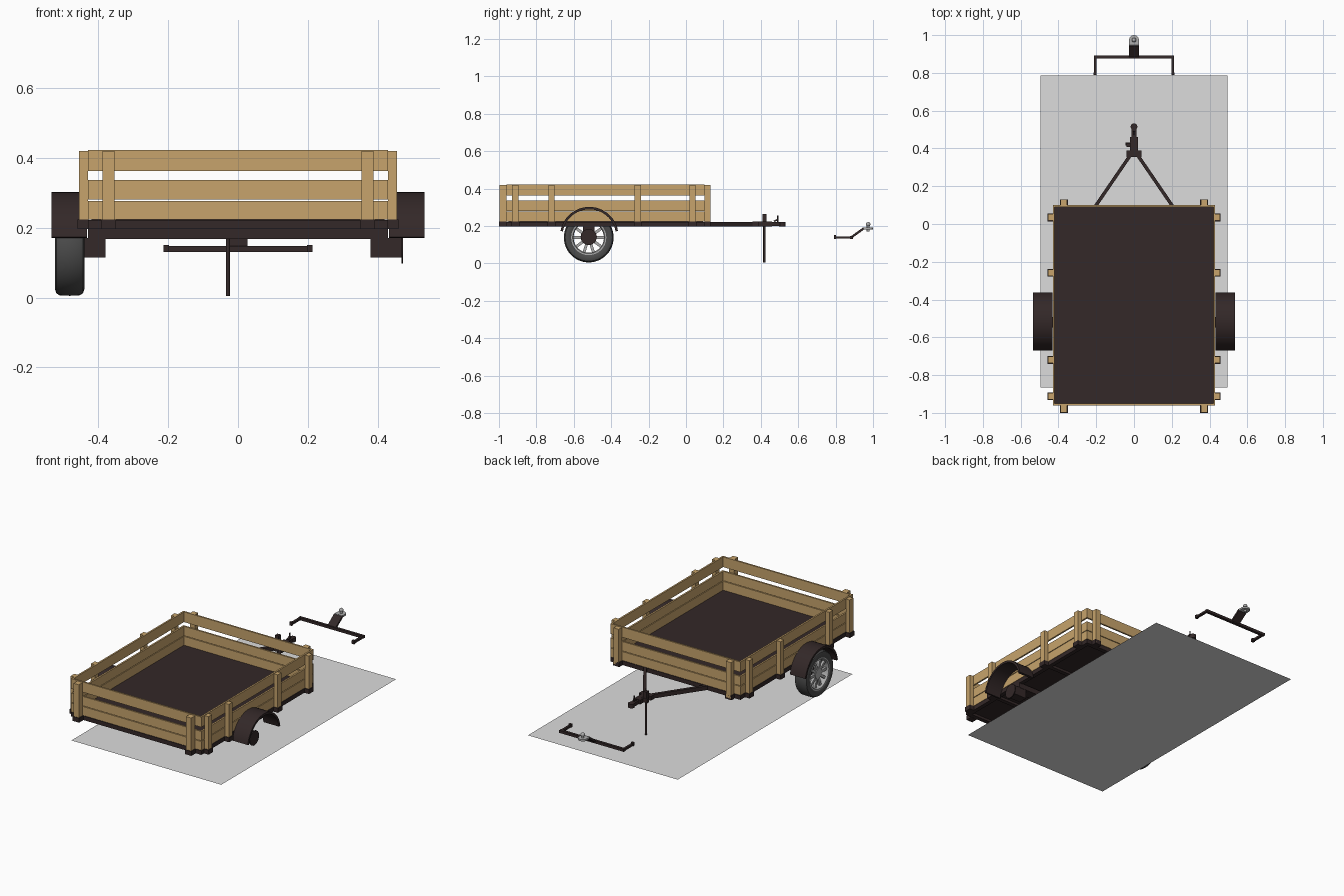
import bpy, bmesh, math
from mathutils import Vector, Matrix

if "Cube" in bpy.data.objects:
    bpy.data.objects.remove(bpy.data.objects["Cube"])


def mat(name, r, g, b):
    m = bpy.data.materials.new(name)
    m.diffuse_color = (r, g, b, 1)
    m.use_nodes = True
    m.node_tree.nodes["Principled BSDF"].inputs["Base Color"].default_value = m.diffuse_color
    return m


WOOD = mat("wood", 0.57, 0.37, 0.15)
DARK = mat("dark_steel", 0.033, 0.021, 0.021)
TYRE = mat("tyre_rubber", 0.07, 0.07, 0.07)
GREY = mat("grey_metal", 0.42, 0.42, 0.42)
FLOOR = mat("ground_grey", 0.72, 0.72, 0.72)


def finish(name, bm, m, smooth=False):
    bmesh.ops.recalc_face_normals(bm, faces=bm.faces)
    me = bpy.data.meshes.new(name)
    bm.to_mesh(me)
    bm.free()
    ob = bpy.data.objects.new(name, me)
    bpy.context.collection.objects.link(ob)
    me.materials.append(m)
    if smooth:
        bpy.ops.object.select_all(action='DESELECT')
        ob.select_set(True)
        bpy.context.view_layer.objects.active = ob
        bpy.ops.object.shade_smooth_by_angle(angle=math.radians(35))
    return ob


def add_box(bm, x0, x1, y0, y1, z0, z1):
    M = Matrix.Translation(((x0 + x1) / 2, (y0 + y1) / 2, (z0 + z1) / 2))
    bmesh.ops.create_cube(bm, size=1, matrix=M @ Matrix.Diagonal((x1 - x0, y1 - y0, z1 - z0, 1)))


def boxes(name, m, *items):
    bm = bmesh.new()
    for b in items:
        add_box(bm, *b)
    return finish(name, bm, m)


def add_bar(bm, a, b, w, h):
    """Box beam from a to b."""
    a, b = Vector(a), Vector(b)
    d = b - a
    R = d.to_track_quat('Y', 'Z').to_matrix().to_4x4()
    M = Matrix.Translation((a + b) / 2) @ R @ Matrix.Diagonal((w, d.length, h, 1))
    bmesh.ops.create_cube(bm, size=1, matrix=M)


def add_cyl(bm, a, b, r, n=24):
    a, b = Vector(a), Vector(b)
    R = (b - a).to_track_quat('Z', 'Y').to_matrix().to_4x4()
    bmesh.ops.create_cone(bm, cap_ends=True, segments=n, radius1=r, radius2=r,
                          depth=(b - a).length, matrix=Matrix.Translation((a + b) / 2) @ R)


def lathe(name, profile, m, centre, n=48):
    """Spin a closed (radius, x) profile about the x axis."""
    bm = bmesh.new()
    rings = []
    for i in range(n):
        t = 2 * math.pi * i / n
        rings.append([bm.verts.new((centre[0] + x, centre[1] + r * math.cos(t), centre[2] + r * math.sin(t)))
                      for r, x in profile])
    k = len(profile)
    for i in range(n):
        p, q = rings[i], rings[(i + 1) % n]
        for j in range(k):
            bm.faces.new((p[j], p[(j + 1) % k], q[(j + 1) % k], q[j]))
    return finish(name, bm, m, True)


def mirror(ob):
    md = ob.modifiers.new("mirror", 'MIRROR')
    md.use_axis = (True, False, False)


X, Y0, Y1 = 0.43, -0.96, 0.10          # bed outline
AY, AZ = -0.52, 0.138                  # axle centre

# ground plate
bm = bmesh.new()
bm.faces.new([bm.verts.new(v) for v in
              ((-.495, -.865, 0), (.495, -.865, 0), (.495, .785, 0), (-.495, .785, 0))])
finish("ground_plate", bm, FLOOR)

# bed floor and frame
boxes("bed_floor", DARK, (-.42, .42, Y0 + .01, Y1 - .01, .212, .223))
boxes("bed_frame", DARK,
      (-X, -X + .025, Y0, Y1, .197, .222), (X - .025, X, Y0, Y1, .197, .222),
      (-X, X, Y0, Y0 + .025, .197, .222), (-X, X, Y1 - .025, Y1, .197, .222),
      (-X, X, -.26, -.235, .197, .215), (-X, X, -.72, -.695, .197, .215))

# slatted sides
slats = []
T = .01
for z0, z1 in ((.224, .277), (.281, .337), (.362, .423)):
    slats += [(-X, X, Y0, Y0 + T, z0, z1), (-X, X, Y1 - T, Y1, z0, z1),
              (-X, -X + T, Y0 + T, Y1 - T, z0, z1), (X - T, X, Y0 + T, Y1 - T, z0, z1)]
boxes("side_slats", WOOD, *slats)

# posts and their sockets
posts, sockets = [], []
W = .017
for s in (-1, 1):
    for y in (-.912, -.719, -.258, .035):
        xs = sorted((s * X, s * .455))
        xo = sorted((s * (X - .002), s * .459))
        posts.append((*xs, y - W, y + W, .205, .42))
        sockets.append((*xo, y - W - .004, y + W + .004, .196, .223))
    for ya, yb in ((Y0 - .037, Y0), (Y1, Y1 + .03)):
        x = s * .371
        posts.append((x - W, x + W, ya, yb, .205, .42))
        sockets.append((x - W - .004, x + W + .004, ya - .003 if ya < 0 else ya, yb, .196, .223))
boxes("side_posts", WOOD, *posts)
boxes("post_sockets", DARK, *sockets)

# axle beam, swing arm housings and hub flanges
boxes("axle_beam", DARK, (-X, X, AY - .03, AY + .03, .168, .2))
bm = bmesh.new()
add_box(bm, .38, .47, AY - .028, AY + .028, .115, .17)
add_cyl(bm, (.468, AY, AZ + .003), (.473, AY, AZ + .003), .043)
mirror(finish("axle_hub", bm, DARK, True))

# arched fenders
bm = bmesh.new()
N = 24
rows = []
for i in range(N + 1):
    t = math.radians(10 + 160 * i / N)
    rows.append([bm.verts.new((x, AY + .003 + r * math.cos(t), .146 + r * math.sin(t)))
                 for x, r in ((.432, .143), (.534, .143), (.534, .156), (.432, .156))])
for p, q in zip(rows, rows[1:]):
    for j in range(4):
        bm.faces.new((p[j], p[(j + 1) % 4], q[(j + 1) % 4], q[j]))
bm.faces.new(rows[0])
bm.faces.new(rows[-1])
mirror(finish("fender", bm, DARK, True))

# the single fitted wheel, on the left
C = (-.482, AY, AZ)
lathe("tyre", [(.09, -.034), (.1, -.04), (.115, -.042), (.126, -.038), (.132, -.028), (.133, 0),
               (.132, .028), (.126, .038), (.115, .042), (.1, .04), (.09, .034)], TYRE, C)
lathe("rim_barrel", [(.094, -.037), (.094, .037), (.086, .037), (.081, .028),
                     (.081, -.028), (.086, -.037)], GREY, C)
bm = bmesh.new()
add_cyl(bm, (C[0] - .03, AY, AZ), (C[0] - .006, AY, AZ), .03)
for i in range(10):
    t = 2 * math.pi * i / 10
    d = Vector((0, math.cos(t), math.sin(t)))
    c = Vector((C[0] - .02, AY, AZ))
    R = Matrix.Rotation(t, 4, 'X')
    bmesh.ops.create_cube(bm, size=1, matrix=Matrix.Translation(c + d * .055) @ R @ Matrix.Diagonal((.014, .06, .015, 1)))
finish("wheel_spokes", bm, GREY, True)

# drawbar A-frame
bm = bmesh.new()
for s in (-1, 1):
    add_bar(bm, (s * .207, .09, .21), (s * .012, .375, .21), .018, .024)
add_box(bm, -.04, .04, .355, .388, .198, .223)
finish("drawbar", bm, DARK)

# coupling head with its latch handle
bm = bmesh.new()
add_box(bm, -.02, .02, .385, .46, .198, .224)
add_box(bm, -.013, .013, .46, .515, .2, .222)
add_cyl(bm, (0, .515, .198), (0, .515, .222), .018)
add_bar(bm, (0, .47, .225), (0, .492, .235), .012, .008)
add_cyl(bm, (0, .49, .22), (0, .49, .257), .004, 10)
finish("coupling_head", bm, DARK, True)

# prop stand
bm = bmesh.new()
add_box(bm, -.045, -.01, .415, .432, .2, .225)
add_box(bm, -.04, -.018, .408, .43, .222, .265)
add_cyl(bm, (-.029, .419, .004), (-.029, .419, .25), .006, 14)
finish("prop_stand", bm, DARK, True)

# separate tow bar ahead of the drawbar
bm = bmesh.new()
add_box(bm, -.213, .213, .876, .892, .131, .147)
for s in (-1, 1):
    add_box(bm, s * .206 - .007, s * .206 + .007, .795, .88, .133, .145)
    add_box(bm, s * .206 - .008, s * .206 + .008, .79, .803, .131, .151)
add_bar(bm, (0, .882, .138), (0, .95, .187), .054, .012)
finish("tow_bar", bm, DARK)

# grey ball plate and tow ball
bm = bmesh.new()
add_box(bm, -.026, .026, .943, .974, .18, .191)
add_cyl(bm, (0, .974, .18), (0, .974, .191), .026)
add_cyl(bm, (0, .974, .17), (0, .974, .205), .008, 16)
bmesh.ops.create_uvsphere(bm, u_segments=20, v_segments=12, radius=.012,
                          matrix=Matrix.Translation((0, .974, .209)))
finish("tow_ball", bm, GREY, True)
